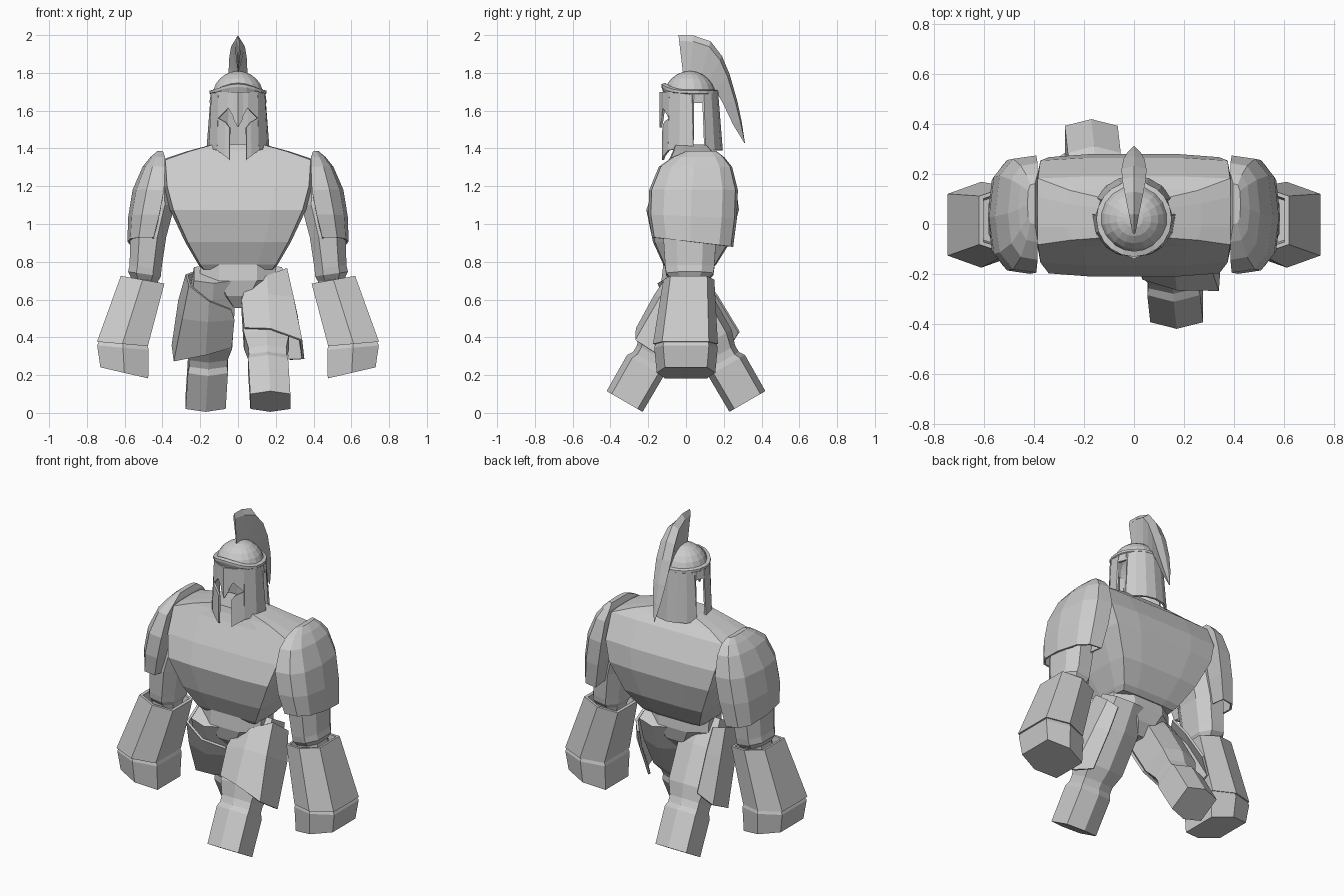
import bpy
import bmesh
import math
from mathutils import Vector, Matrix

cube = bpy.data.objects.get("Cube")
if cube:
    bpy.data.objects.remove(cube, do_unlink=True)

stone = bpy.data.materials.new("light_stone_grey")
stone.use_nodes = True
stone.diffuse_color = (0.6, 0.6, 0.6, 1)
stone.node_tree.nodes["Principled BSDF"].inputs["Base Color"].default_value = (0.6, 0.6, 0.6, 1)


def finish(name, bm, thickness=0):
    bmesh.ops.remove_doubles(bm, verts=bm.verts, dist=0.0005)
    bmesh.ops.recalc_face_normals(bm, faces=bm.faces)
    mesh = bpy.data.meshes.new(name)
    bm.to_mesh(mesh)
    bm.free()
    mesh.materials.append(stone)
    obj = bpy.data.objects.new(name, mesh)
    bpy.context.collection.objects.link(obj)
    if thickness:
        mod = obj.modifiers.new("thickness", "SOLIDIFY")
        mod.thickness = thickness
        mod.offset = 0
    return obj


def loft(name, rings, closed=True, caps=(True, True), thickness=0):
    """Skin a list of equal-length point rings."""
    bm = bmesh.new()
    rows = [[bm.verts.new(p) for p in ring] for ring in rings]
    n = len(rows[0])
    for a, b in zip(rows, rows[1:]):
        for i in range(n if closed else n - 1):
            j = (i + 1) % n
            bm.faces.new((a[i], a[j], b[j], b[i]))
    for row, wanted in zip((rows[0], rows[-1]), caps):
        if wanted and closed:
            bm.faces.new(row)
    return finish(name, bm, thickness)


def octagon(hx, hy):
    """Rectangle with clipped corners."""
    cx, cy = hx / 2, hy / 2
    return [(hx, -cy), (hx, cy), (cx, hy), (-cx, hy),
            (-hx, cy), (-hx, -cy), (-cx, -hy), (cx, -hy)]


def hexagon(hx, hy):
    """Flat sides with a ridge down the front and back."""
    cy = hy * 0.72
    return [(hx, -cy), (hx, cy), (0, hy), (-hx, cy), (-hx, -cy), (0, -hy)]


def limb_ring(shape, side, x, y, z, hx, hy, tilt=0):
    turn = Matrix.Rotation(math.radians(tilt), 3, 'Y')
    ring = []
    for px, py in shape(hx, hy):
        p = turn @ Vector((px, py, 0)) + Vector((x, y, z))
        ring.append((p.x * side, p.y, p.z))
    return ring


# Torso: wide barrel, rows of (z, half width, front y, back y)
def torso_ring(z, hx, front, back):
    mid, h = (front + back) / 2, (back - front) / 2
    half = [(0.5, -1), (0.95, -0.95), (1, -0.45), (1, 0.45), (0.95, 0.95), (0.5, 1)]
    pts = half + [(-x, y) for x, y in reversed(half)]
    return [(x * hx, mid + y * h, z) for x, y in pts]


loft("torso", [torso_ring(*r) for r in (
    (0.76, 0.19, -0.10, 0.13), (0.785, 0.21, -0.12, 0.16), (0.905, 0.28, -0.175, 0.235),
    (1.075, 0.36, -0.21, 0.28), (1.2, 0.395, -0.165, 0.265), (1.34, 0.405, -0.09, 0.19),
    (1.385, 0.27, -0.07, 0.14), (1.42, 0.14, -0.06, 0.11))])
loft("pelvis", [limb_ring(octagon, 1, 0, 0, *r) for r in (
    (0.79, 0.20, 0.12), (0.70, 0.20, 0.13), (0.62, 0.12, 0.11), (0.555, 0.04, 0.06))])


# Shoulder guards: half-round shells, open below
def guard_ring(side, z, x_in, x_out, front, back, slope):
    half = [(0, 0), (0.55, 0.03), (0.88, 0.17), (1, 0.48)]
    pts = half + [(x, 1 - y) for x, y in reversed(half[:-1])]
    return [(side * (x_in + (x_out - x_in) * x), front + (back - front) * y, z - slope * y)
            for x, y in pts]


for side, label in ((1, "left"), (-1, "right")):
    loft(label + "_shoulder_guard", [guard_ring(side, *r) for r in (
        (0.93, 0.45, 0.58, -0.175, 0.245, 0.05), (1.05, 0.42, 0.575, -0.195, 0.265, 0.02),
        (1.18, 0.395, 0.552, -0.19, 0.27, 0), (1.30, 0.39, 0.50, -0.14, 0.24, 0),
        (1.35, 0.39, 0.46, -0.07, 0.20, 0), (1.38, 0.40, 0.425, 0, 0.16, 0))],
        caps=(False, True), thickness=0.012)
    loft(label + "_upper_arm", [limb_ring(octagon, side, *r) for r in (
        (0.42, 0.04, 1.25, 0.06, 0.10), (0.44, 0.03, 1.1, 0.105, 0.13),
        (0.475, 0.02, 0.93, 0.095, 0.14), (0.49, 0.02, 0.77, 0.085, 0.13, -8),
        (0.495, 0.02, 0.735, 0.088, 0.125, -8), (0.495, 0.02, 0.705, 0.072, 0.10, -8),
        (0.51, 0.02, 0.64, 0.072, 0.10, -8))])
    # Gauntlet has a recessed cuff at its top
    loft(label + "_gauntlet", [limb_ring(hexagon, side, *r) for r in (
        (0.515, 0.015, 0.64, 0.09, 0.11, -10), (0.505, 0.015, 0.705, 0.10, 0.12, -10),
        (0.505, 0.015, 0.705, 0.117, 0.135, -10), (0.612, -0.003, 0.365, 0.135, 0.172, -5))])
    loft(label + "_fist", [limb_ring(hexagon, side, *r) for r in (
        (0.607, 0, 0.37, 0.128, 0.16, -5), (0.609, 0, 0.345, 0.137, 0.168, -5),
        (0.602, 0, 0.212, 0.13, 0.155, -13))])

# Legs: striding, left forward and right back
SWING = math.radians(30)


def leg_point(side, x, y, d):
    s, c = -side * math.sin(SWING), math.cos(SWING)
    return (side * (0.13 + 0.055 * d + x), side * 0.05 + s * d + c * y, 0.71 - c * d + s * y)


for side, label in ((1, "left"), (-1, "right")):
    loft(label + "_leg", [
        [leg_point(side, x, y, d) for x, y in hexagon(hx, hy)] for d, hx, hy in (
            (-0.03, 0.105, 0.10), (0.15, 0.12, 0.12), (0.38, 0.12, 0.118),
            (0.46, 0.10, 0.092), (0.50, 0.10, 0.092), (0.53, 0.106, 0.112),
            (0.75, 0.106, 0.11))])
    # Thigh guard wraps the front and outer side
    loft(label + "_thigh_guard", [[leg_point(side, *p) for p in row] for row in (
        ((-0.10, -0.10, 0.13), (0.02, -0.13, 0.06), (0.125, -0.09, -0.01), (0.14, 0.06, 0.01), (0.10, 0.12, 0.03)),
        ((-0.12, -0.10, 0.19), (0.02, -0.14, 0.18), (0.15, -0.11, 0.18), (0.17, 0.08, 0.18), (0.11, 0.14, 0.18)),
        ((-0.115, -0.10, 0.36), (0.02, -0.135, 0.385), (0.18, -0.11, 0.44), (0.19, 0.07, 0.45), (0.12, 0.145, 0.41)))],
        closed=False, thickness=0.014)

# Helmet: bent panels around an empty head space
CENTRE_Y, TOP = 0.02, 1.70


def helmet_point(angle, z, extra=0.0):
    a = math.radians(angle)
    r = 0.144 + extra + 0.08 * max(0, TOP - z) * abs(math.sin(a / 2))
    return Vector((r * math.sin(a), CENTRE_Y - r * math.cos(a), z))


# Each panel: start angle, its top and bottom, end angle, its top and bottom
panels = [(0, TOP, 1.51, 10, TOP, 1.56), (10, TOP, 1.57, 20, TOP, 1.615),
          (20, TOP, 1.615, 44, TOP, 1.56), (17, 1.51, 1.34, 27, 1.54, 1.36),
          (27, 1.54, 1.36, 44, 1.56, 1.39), (44, TOP, 1.39, 70, TOP, 1.40),
          (70, TOP, 1.40, 97, TOP, 1.40), (97, TOP, 1.64, 119, TOP, 1.64)]
panels += [(a, TOP, 1.39, a + 20.33, TOP, 1.39) for a in (119, 139.33, 159.67)]
bm = bmesh.new()
for side in (1, -1):
    for a, top_a, low_a, b, top_b, low_b in panels:
        corners = [(a, top_a), (b, top_b), (b, low_b), (a, low_a)]
        corners = corners if side > 0 else corners[::-1]
        bm.faces.new([bm.verts.new(helmet_point(side * ang, z, 0.01 if ang == 0 else 0))
                      for ang, z in corners])
finish("helmet_shell", bm, 0.012)

# Raised rim, peaked above the brow
rim = []
for k in range(20):
    angle = k * 18
    lift = 0.035 * max(0, math.cos(math.radians(angle))) ** 3
    rim.append([helmet_point(angle, TOP + lift + dz, e)
                for e, dz in ((-0.015, 0.012), (0.007, 0.006), (0.007, -0.008), (-0.01, -0.02 - lift))])
loft("helmet_rim", rim + rim[:1], caps=(False, False))

# Dome
bm = bmesh.new()
bmesh.ops.create_uvsphere(bm, u_segments=18, v_segments=12, radius=0.138)
bmesh.ops.bisect_plane(bm, geom=bm.verts[:] + bm.edges[:] + bm.faces[:],
                       plane_co=(0, 0, -0.01), plane_no=(0, 0, 1), clear_inner=True)
bmesh.ops.translate(bm, verts=bm.verts, vec=(0, CENTRE_Y, 1.672))
finish("helmet_dome", bm)

# Crest: curved blade, stations of (inner y, z, outer y, z, half width)
stations = ((-0.015, 1.79, -0.04, 2.0, 0.006), (0.02, 1.79, 0.04, 1.998, 0.02),
            (0.08, 1.78, 0.13, 1.967, 0.037), (0.12, 1.75, 0.19, 1.89, 0.048),
            (0.155, 1.71, 0.232, 1.79, 0.05), (0.195, 1.64, 0.272, 1.65, 0.042),
            (0.25, 1.525, 0.295, 1.54, 0.026), (0.308, 1.43, 0.312, 1.43, 0.002))
crest = []
for y0, z0, y1, z1, w in stations:
    ym, zm = y0 + (y1 - y0) * 0.85, z0 + (z1 - z0) * 0.85
    crest.append([(0, y0, z0), (w, ym, zm), (0, y1, z1), (-w, ym, zm)])
loft("helmet_crest", crest)
